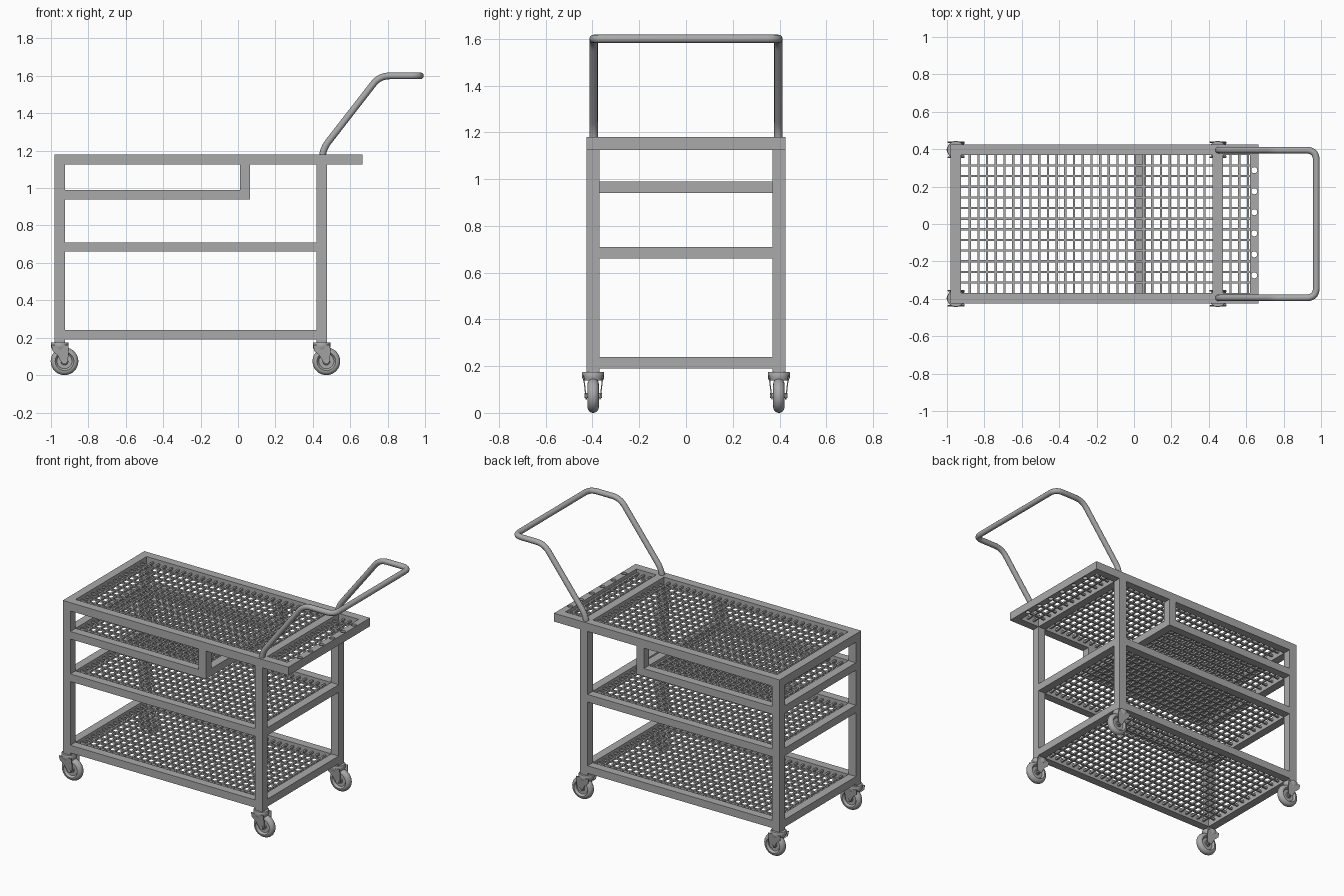
import bpy, bmesh, math
from mathutils import Vector, Matrix

if "Cube" in bpy.data.objects:
    bpy.data.objects.remove(bpy.data.objects["Cube"])

steel = bpy.data.materials.new("grey steel")
steel.use_nodes = True
steel.diffuse_color = (0.4, 0.4, 0.4, 1)
steel.node_tree.nodes["Principled BSDF"].inputs["Base Color"].default_value = (0.4, 0.4, 0.4, 1)


def finish(name, bm, smooth=False):
    bmesh.ops.recalc_face_normals(bm, faces=bm.faces)
    mesh = bpy.data.meshes.new(name)
    bm.to_mesh(mesh)
    bm.free()
    mesh.materials.append(steel)
    ob = bpy.data.objects.new(name, mesh)
    bpy.context.collection.objects.link(ob)
    if smooth:
        bpy.ops.object.select_all(action='DESELECT')
        ob.select_set(True)
        bpy.context.view_layer.objects.active = ob
        bpy.ops.object.shade_smooth_by_angle(angle=math.radians(35))
    return ob


def add_box(bm, x0, x1, y0, y1, z0, z1):
    size = Matrix.Diagonal((x1 - x0, y1 - y0, z1 - z0, 1))
    centre = Matrix.Translation(((x0 + x1) / 2, (y0 + y1) / 2, (z0 + z1) / 2))
    bmesh.ops.create_cube(bm, size=1, matrix=centre @ size)


def box(name, *bounds):
    bm = bmesh.new()
    add_box(bm, *bounds)
    return finish(name, bm)


# Main dimensions
BAR = 0.055
OUT, INN = 0.425, 0.37
LEFT, RIGHT = -0.98, 0.42
END = 0.665
TOP = 1.18
SIDES = (("left", 1), ("right", -1))


def side_box(name, x0, x1, z0, z1):
    for label, s in SIDES:
        y0, y1 = sorted((s * INN, s * OUT))
        box(f"{label}_{name}", x0, x1, y0, y1, z0, z1)


def wire_grid(name, x0, x1, z):
    """Square wires laid in both directions between the rails."""
    bm = bmesh.new()
    w, pitch = 0.006, 0.0465
    for i in range(int((x1 - x0) / pitch) + 1):
        x = LEFT + BAR + pitch * (i + round((x0 - LEFT - BAR) / pitch))
        if x0 < x < x1:
            add_box(bm, x - w, x + w, -INN, INN, z - w, z + w)
    for i in range(1, 13):
        y = -INN + i * 2 * INN / 13
        add_box(bm, x0, x1, y - w, y + w, z - w + 0.002, z + w + 0.002)
    finish(name, bm)


# Upright posts
side_box("back_post", LEFT, LEFT + BAR, 0.17, TOP - BAR)
side_box("handle_post", RIGHT, RIGHT + BAR, 0.17, TOP - BAR)

# Top frame
side_box("top_rail", LEFT, END, TOP - BAR, TOP)
box("top_end_bar", LEFT, LEFT + BAR, -INN, INN, TOP - BAR, TOP)
box("top_cross_bar", RIGHT, RIGHT + BAR, -INN, INN, TOP - BAR, TOP)
wire_grid("top_grid", LEFT + BAR, RIGHT, TOP - 0.028)
wire_grid("overhang_grid", RIGHT + BAR, 0.62, TOP - 0.028)

# Overhang end bar with a row of drilled holes
holder = box("holder_bar", 0.62, END, -INN, INN, TOP - BAR, TOP)
bm = bmesh.new()
for i in range(6):
    bmesh.ops.create_cone(bm, cap_ends=True, segments=24, radius1=0.016, radius2=0.016,
                          depth=0.2, matrix=Matrix.Translation((0.643, -0.275 + i * 0.1125, TOP)))
cutter = finish("hole_cutter", bm)
cutter.hide_render = True
cut = holder.modifiers.new("holes", 'BOOLEAN')
cut.object = cutter
cut.operation = 'DIFFERENCE'
cut.solver = 'EXACT'
bpy.context.view_layer.objects.active = holder
bpy.ops.object.modifier_apply(modifier=cut.name)
bpy.data.objects.remove(cutter)

# Lower and middle shelves
for name, z in (("bottom_shelf", 0.19), ("middle_shelf", 0.66)):
    side_box(name + "_rail", LEFT + BAR, RIGHT, z, z + 0.05)
    for label, x in (("back", LEFT), ("handle", RIGHT)):
        box(f"{name}_{label}_bar", x, x + BAR, -INN, INN, z, z + 0.05)
    wire_grid(name + "_grid", LEFT + BAR, RIGHT, z + 0.025)

# Short hanging shelf under the top
side_box("short_shelf_rail", LEFT + BAR, 0.01, 0.94, 0.99)
side_box("short_shelf_hanger", 0.01, 0.065, 0.94, TOP - BAR)
box("short_shelf_back_bar", LEFT, LEFT + BAR, -INN, INN, 0.94, 0.99)
box("short_shelf_front_bar", 0.01, 0.065, -INN, INN, 0.94, 0.99)
wire_grid("short_shelf_grid", LEFT + BAR, 0.01, 0.965)


# Push handle: a tube along a path with rounded corners
def rounded(points, reach, steps=8):
    pts = [Vector(p) for p in points]
    path = [pts[0]]
    for a, b, c in zip(pts, pts[1:], pts[2:]):
        p, q = b + (a - b).normalized() * reach, b + (c - b).normalized() * reach
        for i in range(steps + 1):
            t = i / steps
            path.append(p * (1 - t) ** 2 + b * 2 * t * (1 - t) + q * t * t)
    return path + [pts[-1]]


half = [(0.45, 0.395, 1.14), (0.45, 0.395, 1.205), (0.757, 0.395, 1.6), (0.975, 0.395, 1.6)]
path = rounded(half + [(x, -y, z) for x, y, z in reversed(half)], 0.055)
curve = bpy.data.curves.new("push_handle", 'CURVE')
curve.dimensions = '3D'
curve.bevel_depth = 0.018
curve.bevel_resolution = 4
curve.use_fill_caps = True
spline = curve.splines.new('POLY')
spline.points.add(len(path) - 1)
for point, co in zip(spline.points, path):
    point.co = (*co, 1)
spline.use_smooth = True
curve.materials.append(steel)
bpy.context.collection.objects.link(bpy.data.objects.new("push_handle", curve))


# Casters
def lathe(name, profile, matrix, segments=32):
    bm = bmesh.new()
    verts = [bm.verts.new((r, 0, h)) for r, h in profile]
    edges = [bm.edges.new(pair) for pair in zip(verts, verts[1:])]
    bmesh.ops.spin(bm, geom=verts + edges, cent=(0, 0, 0), axis=(0, 0, 1),
                   angle=2 * math.pi, steps=segments)
    bmesh.ops.remove_doubles(bm, verts=bm.verts, dist=0.0001)
    bm.transform(matrix)
    return finish(name, bm, True)


tyre = [(0.05 + 0.024 * math.cos(a), 0.024 * math.sin(a))
        for a in [math.radians(90 - 15 * i) for i in range(13)]]
wheel = ([(0, 0.018), (0.018, 0.018), (0.02, 0.011), (0.04, 0.011)] + tyre
         + [(0.04, -0.011), (0.02, -0.011), (0.018, -0.018), (0, -0.018)])
cup = [(0, 0.175), (0.045, 0.175), (0.047, 0.172), (0.047, 0.15), (0.042, 0.138), (0, 0.138)]
axle = [(0, 0.037), (0.011, 0.037), (0.011, -0.037), (0, -0.037)]
fork = [(-0.045, 0.16), (0.045, 0.16), (0.047, 0.12), (0.043, 0.075),
        (0.034, 0.061), (0.02, 0.058), (0.009, 0.068), (-0.012, 0.105), (-0.04, 0.13)]

for end, x in (("back", LEFT + BAR / 2), ("handle", RIGHT + BAR / 2)):
    for label, s in SIDES:
        name, y = f"{label}_{end}", s * 0.397
        lathe(name + "_caster_cup", cup, Matrix.Translation((x, y, 0)))
        hub = Matrix.Translation((x + 0.025, y, 0.074)) @ Matrix.Rotation(math.pi / 2, 4, 'X')
        lathe(name + "_wheel", wheel, hub)
        lathe(name + "_axle", axle, hub, 12)
        # Fork cheeks lean outward toward the cup
        bm = bmesh.new()
        for d in (-1, 1):
            lean = [(px, 0.027 + 0.012 * (pz - 0.058) / 0.1, pz) for px, pz in fork]
            face = bm.faces.new([bm.verts.new((x + a, y + d * b, c)) for a, b, c in lean])
            new = bmesh.ops.extrude_face_region(bm, geom=[face])["geom"]
            moved = [v for v in new if isinstance(v, bmesh.types.BMVert)]
            bmesh.ops.translate(bm, verts=moved, vec=(0, d * 0.005, 0))
        finish(name + "_fork", bm)
